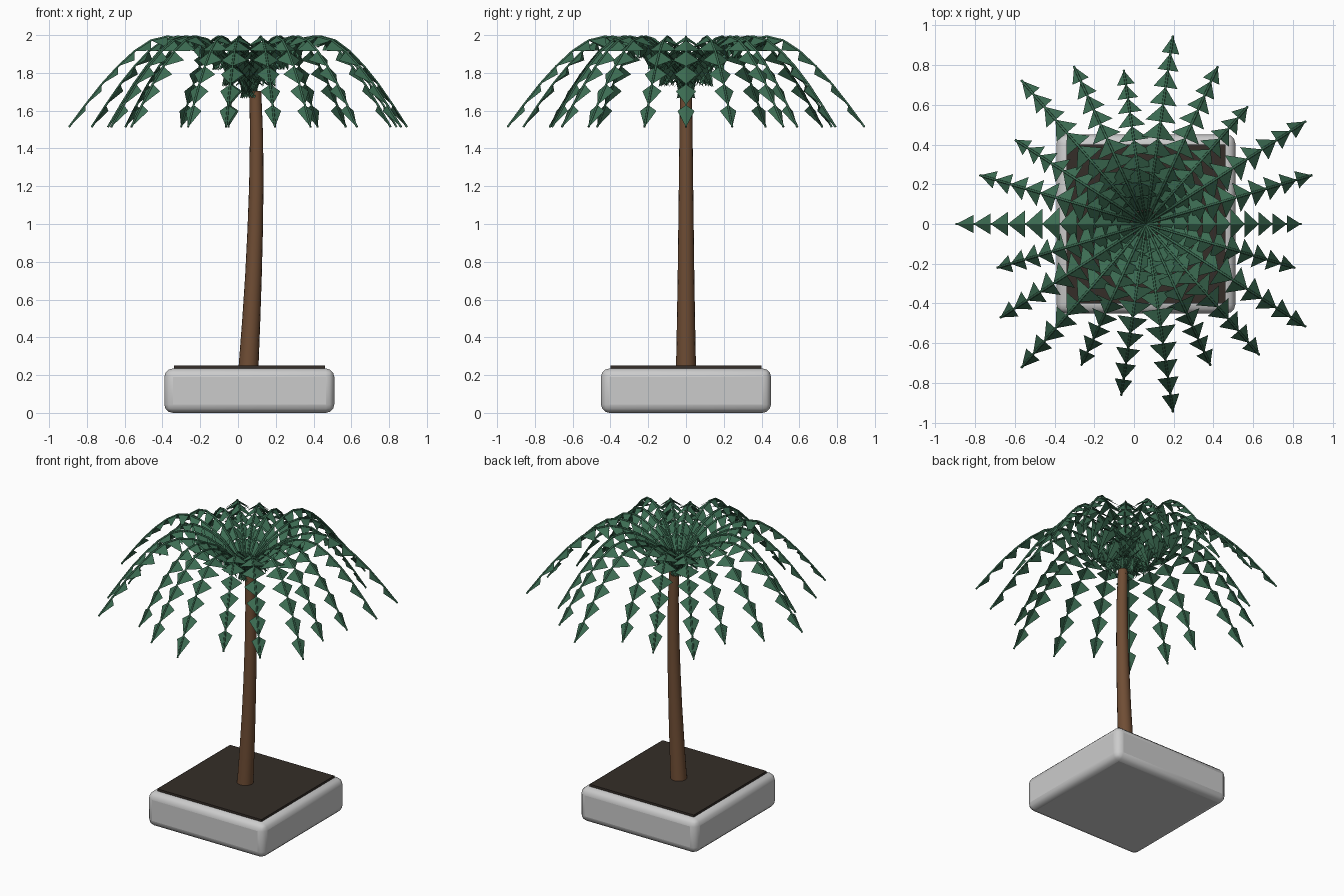
import bpy, math
from mathutils import Vector

if "Cube" in bpy.data.objects:
    bpy.data.objects.remove(bpy.data.objects["Cube"])

CX = 0.06


def material(name, rgb):
    m = bpy.data.materials.new(name)
    m.diffuse_color = (*rgb, 1)
    m.use_nodes = True
    m.node_tree.nodes["Principled BSDF"].inputs["Base Color"].default_value = m.diffuse_color
    return m


GREEN = material("leaf_green", (0.045, 0.15, 0.085))
BARK = material("bark_brown", (0.16, 0.075, 0.035))
EARTH = material("dark_earth", (0.035, 0.027, 0.021))


def box(name, size, loc, bevel, segments, mat=None):
    bpy.ops.mesh.primitive_cube_add(size=1, location=loc)
    o = bpy.context.object
    o.name = name
    o.scale = size
    bpy.ops.object.transform_apply(location=False, rotation=False, scale=True)
    if bevel:
        b = o.modifiers.new("bevel", "BEVEL")
        b.width, b.segments = bevel, segments
    if mat:
        o.data.materials.append(mat)
    return o


def mesh_object(name, verts, faces, mat):
    me = bpy.data.meshes.new(name)
    me.from_pydata(verts, [], faces)
    me.materials.append(mat)
    o = bpy.data.objects.new(name, me)
    bpy.context.collection.objects.link(o)
    return o


# Planter block and soil slab
planter = box("planter", (0.9, 0.9, 0.235), (CX, 0, 0.1175), 0.045, 3)
box("soil", (0.8, 0.8, 0.04), (CX, 0, 0.23), 0, 1, EARTH)

# Trunk: tapered rings along a gently bowed centre line (x, z, radius)
RINGS = [(0.055, 0.23, 0.053), (0.07, 0.49, 0.048), (0.082, 0.73, 0.044),
         (0.091, 0.97, 0.041), (0.097, 1.21, 0.038), (0.098, 1.46, 0.035),
         (0.092, 1.705, 0.031)]
N = 16
verts, faces = [], []
for x, z, r in RINGS:
    verts += [(x + r * math.cos(2 * math.pi * k / N), r * math.sin(2 * math.pi * k / N), z)
              for k in range(N)]
for j in range(len(RINGS) - 1):
    for k in range(N):
        n = (k + 1) % N
        faces.append((j * N + k, j * N + n, (j + 1) * N + n, (j + 1) * N + k))
faces += [tuple(range(N))[::-1], tuple(range((len(RINGS) - 1) * N, len(RINGS) * N))]
trunk = mesh_object("trunk", verts, faces, BARK)
bpy.ops.object.select_all(action="DESELECT")
trunk.select_set(True)
planter.select_set(True)
bpy.context.view_layer.objects.active = trunk
bpy.ops.object.shade_smooth_by_angle(angle=math.radians(35))

# Frond arc heights at twelve equal steps, three repeating frond lengths
ARC = [1.70, 1.81, 1.89, 1.945, 1.98, 1.993, 1.972, 1.915, 1.835, 1.74, 1.63, 1.513]
LENGTHS = [0.78, 0.87, 0.955]
COUNT = 22
STEPS = len(ARC) - 1

stems = bpy.data.curves.new("frond_stems", "CURVE")
stems.dimensions = "3D"
stems.bevel_depth = 0.006
stems.bevel_resolution = 1
stems.use_fill_caps = True
stems.materials.append(GREEN)

verts, faces = [], []
for i in range(COUNT):
    a = 2 * math.pi * i / COUNT
    out = Vector((math.cos(a), math.sin(a), 0))
    side = Vector((-out.y, out.x, 0))
    length = LENGTHS[i % 3]
    pts = [Vector((CX, 0, z)) + out * (length * j / STEPS) for j, z in enumerate(ARC)]

    # Stem
    s = stems.splines.new("POLY")
    s.points.add(STEPS)
    for p, co in zip(s.points, pts):
        p.co = (*co, 1)

    # Pairs of drooping leaflets, folded along the stem
    for j in range(STEPS):
        t = j / STEPS
        w = 0.125 - 0.088 * t if j else 0.05
        base = len(verts)
        drop = Vector((0, 0, -0.7 * w))
        verts += [pts[j], pts[j + 1], pts[j] + side * w + drop, pts[j] - side * w + drop]
        faces += [(base, base + 1, base + 2), (base, base + 3, base + 1)]

mesh_object("frond_leaflets", verts, faces, GREEN)
bpy.context.collection.objects.link(bpy.data.objects.new("frond_stems", stems))
